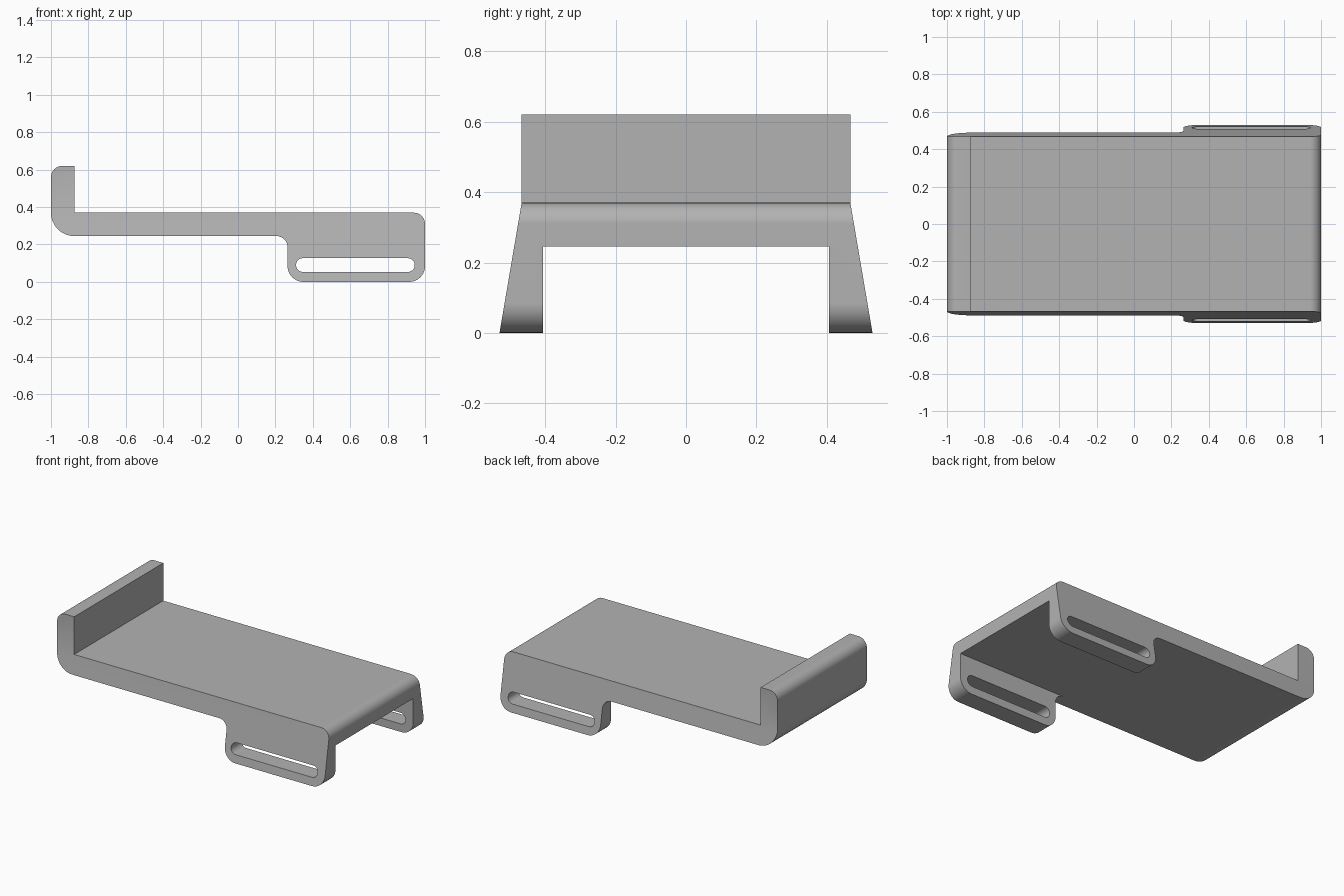
import bpy, bmesh, math

cube = bpy.data.objects.get("Cube")
if cube:
    bpy.data.objects.remove(cube, do_unlink=True)

DECK_TOP, DECK_BOTTOM = 0.37, 0.245
INNER_HALF = 0.407


def arc(cx, cz, r, start, end, n=10):
    """Points on an arc in the XZ plane, angles in degrees."""
    angles = [math.radians(start + (end - start) * i / n) for i in range(n + 1)]
    return [(cx + r * math.cos(a), cz + r * math.sin(a)) for a in angles]


def half_width(z):
    """Sides splay outward below the deck and are vertical above it."""
    return 0.467 + 0.063 * max(0, DECK_TOP - z) / DECK_TOP


def extrude(name, points, width, caps=None):
    """Solid from an XZ profile, with its half width depending on height."""
    bm = bmesh.new()
    front = [bm.verts.new((x, -width(z), z)) for x, z in points]
    back = [bm.verts.new((x, width(z), z)) for x, z in points]
    n = len(points)
    for cap in caps or [range(n)]:
        bm.faces.new([front[i] for i in cap])
        bm.faces.new([back[i] for i in reversed(cap)])
    for i in range(n):
        j = (i + 1) % n
        bm.faces.new((front[j], front[i], back[i], back[j]))
    bmesh.ops.recalc_face_normals(bm, faces=bm.faces[:])
    mesh = bpy.data.meshes.new(name)
    bm.to_mesh(mesh)
    bm.free()
    obj = bpy.data.objects.new(name, mesh)
    bpy.context.collection.objects.link(obj)
    return obj


# Bracket outline: deck with side flanges, then the upright end lip
lower = (arc(-0.875, DECK_TOP, 0.125, 180, 270)
         + arc(0.205, 0.185, 0.06, 90, 0)
         + arc(0.35, 0.085, 0.085, 180, 270)
         + arc(0.915, 0.085, 0.085, 270, 360)
         + arc(0.94, 0.31, 0.06, 0, 90)
         + [(-0.875, DECK_TOP)])
upper = [(-0.875, 0.62)] + arc(-0.94, 0.56, 0.06, 90, 180)
n = len(lower)
caps = [list(range(n)), [n - 1] + list(range(n, n + len(upper))) + [0]]
bracket = extrude("bracket", lower + upper, half_width, caps)

# Channel between the flanges, and the strap slots through both of them
channel = extrude("channel_cutter",
                  [(0.1, -0.2), (1.2, -0.2), (1.2, DECK_BOTTOM), (0.1, DECK_BOTTOM)],
                  lambda z: INNER_HALF)
slot = extrude("slot_cutter",
               arc(0.347, 0.09, 0.037, 90, 270) + arc(0.908, 0.09, 0.037, -90, 90),
               lambda z: 1.0)

bpy.ops.object.select_all(action='DESELECT')
bracket.select_set(True)
bpy.context.view_layer.objects.active = bracket
for cutter in (channel, slot):
    cutter.hide_render = True
    mod = bracket.modifiers.new(cutter.name, 'BOOLEAN')
    mod.operation = 'DIFFERENCE'
    mod.solver = 'EXACT'
    mod.object = cutter
    bpy.ops.object.modifier_apply(modifier=mod.name)
    bpy.data.objects.remove(cutter, do_unlink=True)

# Single grey finish
grey = bpy.data.materials.new("grey")
grey.use_nodes = True
colour = (0.45, 0.45, 0.45, 1)
grey.diffuse_color = colour
grey.node_tree.nodes["Principled BSDF"].inputs["Base Color"].default_value = colour
bracket.data.materials.clear()
bracket.data.materials.append(grey)

# Smooth rounded corners, crisp edges, flat large faces
bpy.ops.object.shade_smooth_by_angle(angle=math.radians(30))
weighted = bracket.modifiers.new("weighted_normals", 'WEIGHTED_NORMAL')
weighted.keep_sharp = True
